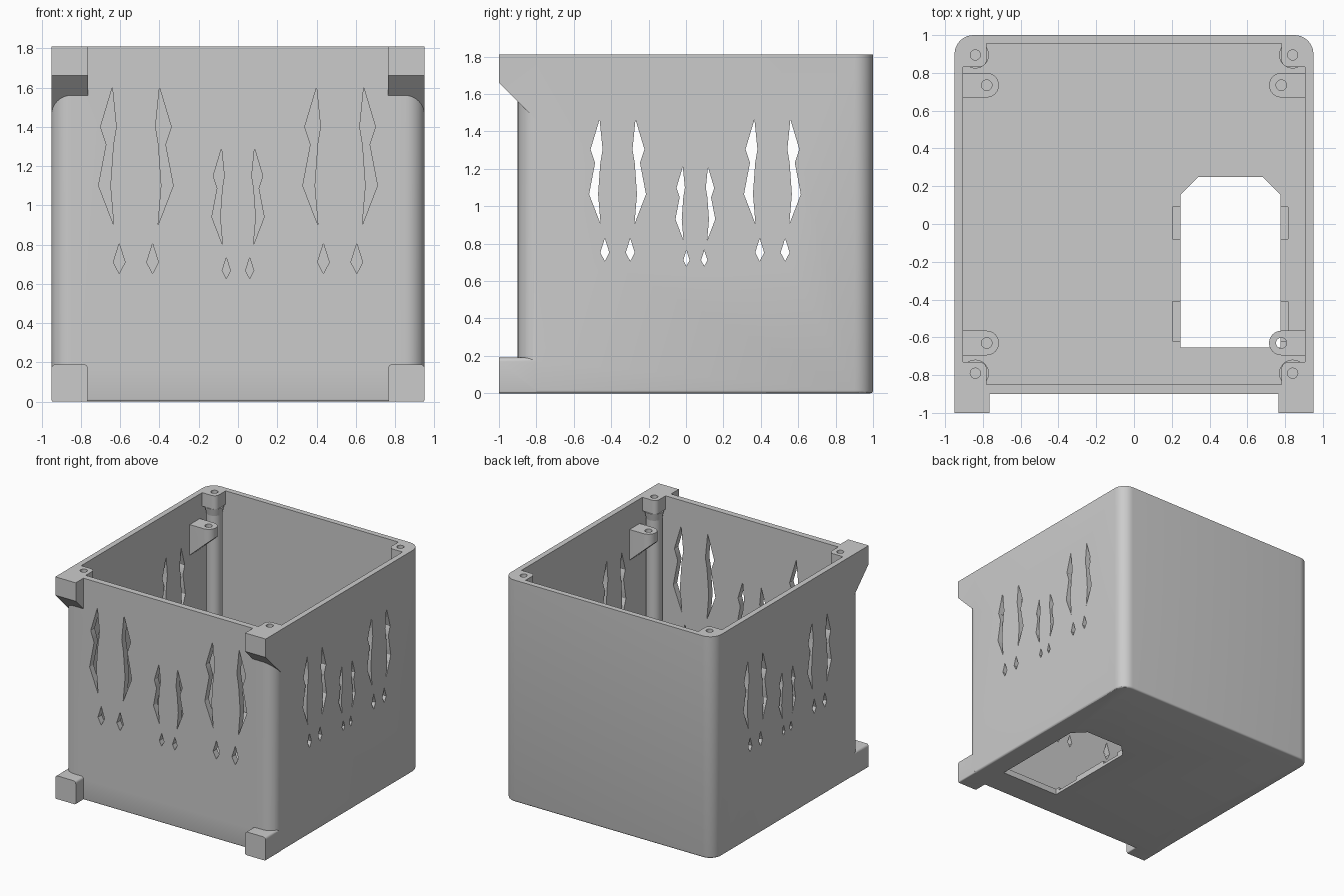
import bpy, bmesh, math

if "Cube" in bpy.data.objects:
    bpy.data.objects.remove(bpy.data.objects["Cube"])

GREY = (0.6, 0.6, 0.6, 1)
mat = bpy.data.materials.new("light grey plastic")
mat.use_nodes = True
mat.diffuse_color = GREY
mat.node_tree.nodes["Principled BSDF"].inputs["Base Color"].default_value = GREY

HEIGHT = 1.81
FLOOR = 0.05


def rounded(x0, y0, x1, y1, radii, n=8):
    """Rectangle outline; radii run from the low corner counter-clockwise."""
    corners = [(x0, y0, 1, 1), (x1, y0, -1, 1), (x1, y1, -1, -1), (x0, y1, 1, -1)]
    pts = []
    for i, ((x, y, sx, sy), r) in enumerate(zip(corners, radii)):
        if r == 0:
            pts.append((x, y))
            continue
        for k in range(n + 1):
            a = math.pi * (1 + i / 2 + k / n / 2)
            pts.append((x + sx * r + r * math.cos(a), y + sy * r + r * math.sin(a)))
    return pts


def circle(x, y, r, n=24):
    return [(x + r * math.cos(math.tau * i / n), y + r * math.sin(math.tau * i / n))
            for i in range(n)]


def prism(bm, pts, axis, lo, hi):
    """Extrude an outline along an axis; returns the low and high vertices."""
    place = {"x": lambda a, b, h: (h, a, b),
             "y": lambda a, b, h: (a, h, b),
             "z": lambda a, b, h: (a, b, h)}[axis]
    low, high = ([bm.verts.new(place(a, b, h)) for a, b in pts] for h in (lo, hi))
    bm.faces.new(low)
    bm.faces.new(high)
    for i in range(len(pts)):
        j = (i + 1) % len(pts)
        bm.faces.new((low[i], low[j], high[j], high[i]))
    return low, high


def make(name, bm):
    bmesh.ops.recalc_face_normals(bm, faces=bm.faces[:])
    mesh = bpy.data.meshes.new(name)
    bm.to_mesh(mesh)
    bm.free()
    mesh.materials.append(mat)
    ob = bpy.data.objects.new(name, mesh)
    bpy.context.collection.objects.link(ob)
    return ob


def solid(name, pts, axis, lo, hi):
    bm = bmesh.new()
    prism(bm, pts, axis, lo, hi)
    return make(name, bm)


def combine(ob, tool, operation="DIFFERENCE"):
    """Apply a boolean and throw the tool away."""
    mod = ob.modifiers.new("boolean", "BOOLEAN")
    mod.operation, mod.object, mod.solver = operation, tool, "EXACT"
    bpy.ops.object.select_all(action="DESELECT")
    bpy.context.view_layer.objects.active = ob
    ob.select_set(True)
    bpy.ops.object.modifier_apply(modifier=mod.name)
    bpy.data.objects.remove(tool)


def smooth(ob):
    bpy.ops.object.select_all(action="DESELECT")
    bpy.context.view_layer.objects.active = ob
    ob.select_set(True)
    bpy.ops.object.shade_smooth_by_angle(angle=math.radians(30))


def mirror_x(pts, s):
    return [(s * a, b) for a, b in pts]


# Outer block with rounded upright corners and a softened bottom edge
bm = bmesh.new()
low, high = prism(bm, rounded(-0.95, -0.9, 0.95, 1, [0.1] * 4), "z", 0, HEIGHT)
bmesh.ops.recalc_face_normals(bm, faces=bm.faces[:])
rim = [e for e in bm.edges if all(v in low for v in e.verts)]
bmesh.ops.bevel(bm, geom=rim, offset=0.015, segments=3, profile=0.5, affect="EDGES")
shell = make("box_shell", bm)

# Front feet and sloped upper corner blocks
for s in (1, -1):
    foot = rounded(0.765, 0, 0.95, 0.19, [0.01, 0.01, 0.02, 0.02], 4)
    combine(shell, solid("foot", mirror_x(foot, s), "y", -1, -0.8), "UNION")
    block = [(-1, 1.66), (-1, HEIGHT), (-0.8, HEIGHT), (-0.8, 1.46)]
    combine(shell, solid("upper_block", block, "x", *sorted((s * 0.765, s * 0.95))), "UNION")

# Hollow inside
combine(shell, solid("cavity", rounded(-0.905, -0.85, 0.905, 0.955, [0] * 4), "z", FLOOR, 2))

# Floor opening with clipped rear corners, and shallow latch recesses
opening = [(0.245, -0.655), (0.775, -0.655), (0.775, 0.155),
           (0.68, 0.25), (0.34, 0.25), (0.245, 0.155)]
combine(shell, solid("floor_opening", opening, "z", -0.5, 0.5))
for y0, y1 in ((-0.08, 0.09), (-0.62, -0.41)):
    combine(shell, solid("latch_recess", rounded(0.205, y0, 0.815, y1, [0] * 4), "z", 0.025, 0.5))

# Vent slots: (offset from pair centre, height above the slot's lower tip)
SLOT = [(-0.12, 0.7), (-0.1, 0.5), (-0.115, 0.41), (-0.13, 0.2),
        (-0.113, 0), (-0.19, 0.2), (-0.15, 0.41), (-0.18, 0.5)]
DROP = [(-0.085, -0.095), (-0.055, -0.19), (-0.085, -0.247), (-0.115, -0.19)]


def vent_pair(bm, axis, centre, base, scale, lo, hi):
    for shape in (SLOT, DROP):
        for s in (1, -1):
            pts = [(centre + s * scale * a, base + scale * b) for a, b in shape]
            prism(bm, pts, axis, lo, hi)


bm = bmesh.new()
for centre, base, scale in ((-0.52, 0.9, 1), (0, 0.8, 0.7), (0.52, 0.9, 1)):
    vent_pair(bm, "y", centre, base, scale, -1.2, -0.7)
combine(shell, make("front_vents", bm))
bm = bmesh.new()
for centre, base, scale in ((-0.366, 0.904, 0.8), (0.05, 0.818, 0.56), (0.462, 0.904, 0.8)):
    vent_pair(bm, "x", centre, base, scale, -1.2, 1.2)
combine(shell, make("side_vents", bm))
smooth(shell)

# Screw posts: corner block, tapered collar and round column
for s, side in ((1, "left"), (-1, "right")):
    for end, hole_y, y0, y1, radii in (
            ("rear", 0.895, 0.83, 0.965, [0.04, 0, 0, 0]),
            ("front", -0.79, -0.86, -0.73, [0, 0, 0, 0.04])):
        head = rounded(0.78, y0, 0.915, y1, radii)
        post = solid(f"{end}_{side}_screw_post", mirror_x(head, s), "z", 1.7, HEIGHT)
        bm = bmesh.new()
        low, high = prism(bm, circle(s * 0.84, hole_y, 0.06), "z", 1.64, 1.7)
        for v in high:
            v.co.x = s * 0.84 + (v.co.x - s * 0.84) * 1.2
            v.co.y = hole_y + (v.co.y - hole_y) * 1.2
        combine(post, make("collar", bm), "UNION")
        combine(post, solid("screw_hole", circle(s * 0.84, hole_y, 0.027), "z", 1.3, 2))
        smooth(post)
        smooth(solid(f"{end}_{side}_column", circle(s * 0.84, hole_y, 0.06), "z", 0.02, 1.64))

    # Wall brackets: rounded tab with a sloping underside and a screw hole
    for end, y in (("rear", 0.735), ("front", -0.63)):
        tab = rounded(0.715, y - 0.065, 0.92, y + 0.065, [0.065, 0, 0, 0.065])
        bm = bmesh.new()
        low, high = prism(bm, mirror_x(tab, s), "z", 1.3, 1.61)
        for v in low:
            v.co.z = 1.36 + 0.9 * (0.905 - abs(v.co.x))
        bracket = make(f"{end}_{side}_bracket", bm)
        combine(bracket, solid("bracket_hole", circle(s * 0.78, y, 0.028), "z", 1, 2))
        smooth(bracket)
